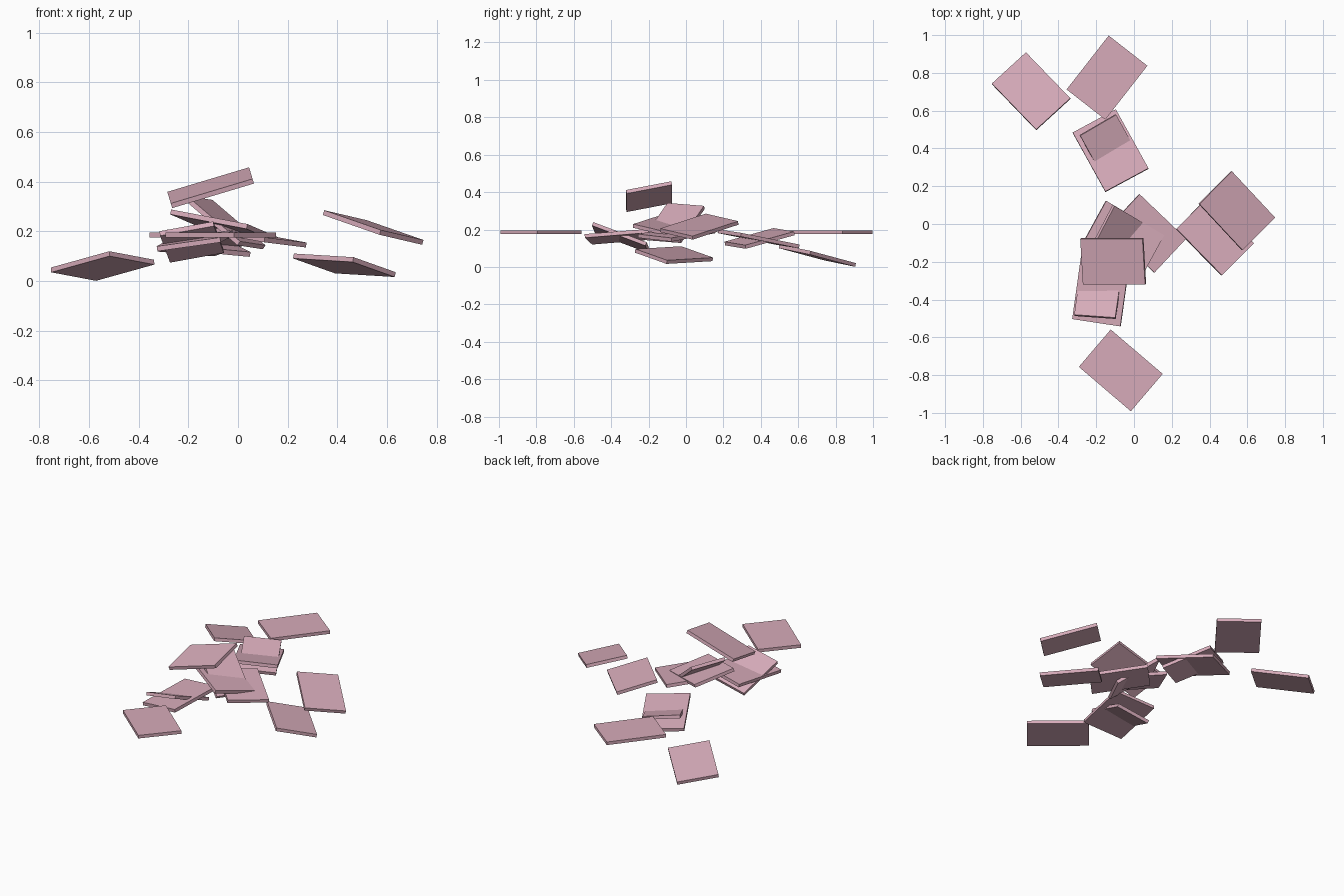
import bpy
from math import radians, cos, sin
from mathutils import Matrix, Vector

default_cube = bpy.data.objects.get("Cube")
if default_cube:
    bpy.data.objects.remove(default_cube, do_unlink=True)

# Dusty pink shared by every petal
pink = bpy.data.materials.new("dusty_pink")
pink.use_nodes = True
colour = (0.68, 0.41, 0.49, 1)
pink.diffuse_color = colour
pink.node_tree.nodes["Principled BSDF"].inputs["Base Color"].default_value = colour

LENGTH, WIDTH, THICKNESS = 0.362, 0.26, 0.02


def petal(name, scale, top_centre, heading, slope_x, slope_y):
    """Thin rectangular plate: heading of its long side, rise of its top along x and y."""
    angle = radians(heading)
    normal = Vector((-slope_x, -slope_y, 1)).normalized()
    along = Vector((cos(angle), sin(angle),
                    slope_x * cos(angle) + slope_y * sin(angle))).normalized()
    across = normal.cross(along)
    turn = Matrix((along, across, normal)).transposed()
    bpy.ops.mesh.primitive_cube_add(size=1)
    plate = bpy.context.object
    plate.name = name
    plate.data.name = name
    plate.data.transform(Matrix.Diagonal((LENGTH * scale, WIDTH * scale, THICKNESS, 1)))
    plate.matrix_world = (Matrix.Translation(Vector(top_centre) - normal * THICKNESS / 2)
                          @ turn.to_4x4())
    plate.data.materials.append(pink)


# Large petals
LARGE = 1.0
petal("front_flat_petal", LARGE, (-0.07, -0.775, 0.195), -40.5, 0, 0)
petal("back_flat_petal", LARGE, (-0.143, 0.775, 0.195), 52, 0, 0)
petal("back_large_petal", LARGE, (-0.124, 0.39, 0.16), -61, 0.02, -0.19)
petal("centre_large_petal", LARGE, (-0.054, -0.08, 0.232), -30.6, -0.25, -0.1)
petal("front_large_petal", LARGE, (-0.175, -0.344, 0.172), 82, 0.15, 0.06)

# Medium petals
MEDIUM = 0.95
petal("back_right_petal", MEDIUM, (-0.545, 0.705, 0.07), -46, 0.03, -0.24)
petal("top_petal", MEDIUM, (-0.113, -0.2, 0.385), 0, 0.3, 0.21)
petal("left_upper_petal", MEDIUM, (0.547, 0.07, 0.225), -47, -0.29, 0.055)
petal("left_lower_petal", MEDIUM, (0.43, -0.063, 0.073), -45.6, -0.21, -0.146)
petal("centre_medium_petal", MEDIUM, (0.069, -0.05, 0.188), -43.7, -0.156, 0.03)

# Small petals crossing through the large ones
SMALL = 0.85
petal("back_small_petal", SMALL, (-0.117, 0.392, 0.162), -61, -0.195, 0.17)
petal("front_small_petal", SMALL, (-0.188, -0.345, 0.166), 82, 0.153, -0.4)
petal("centre_small_petal", SMALL, (-0.047, -0.065, 0.243), -30.6, -0.69, 0.28)
